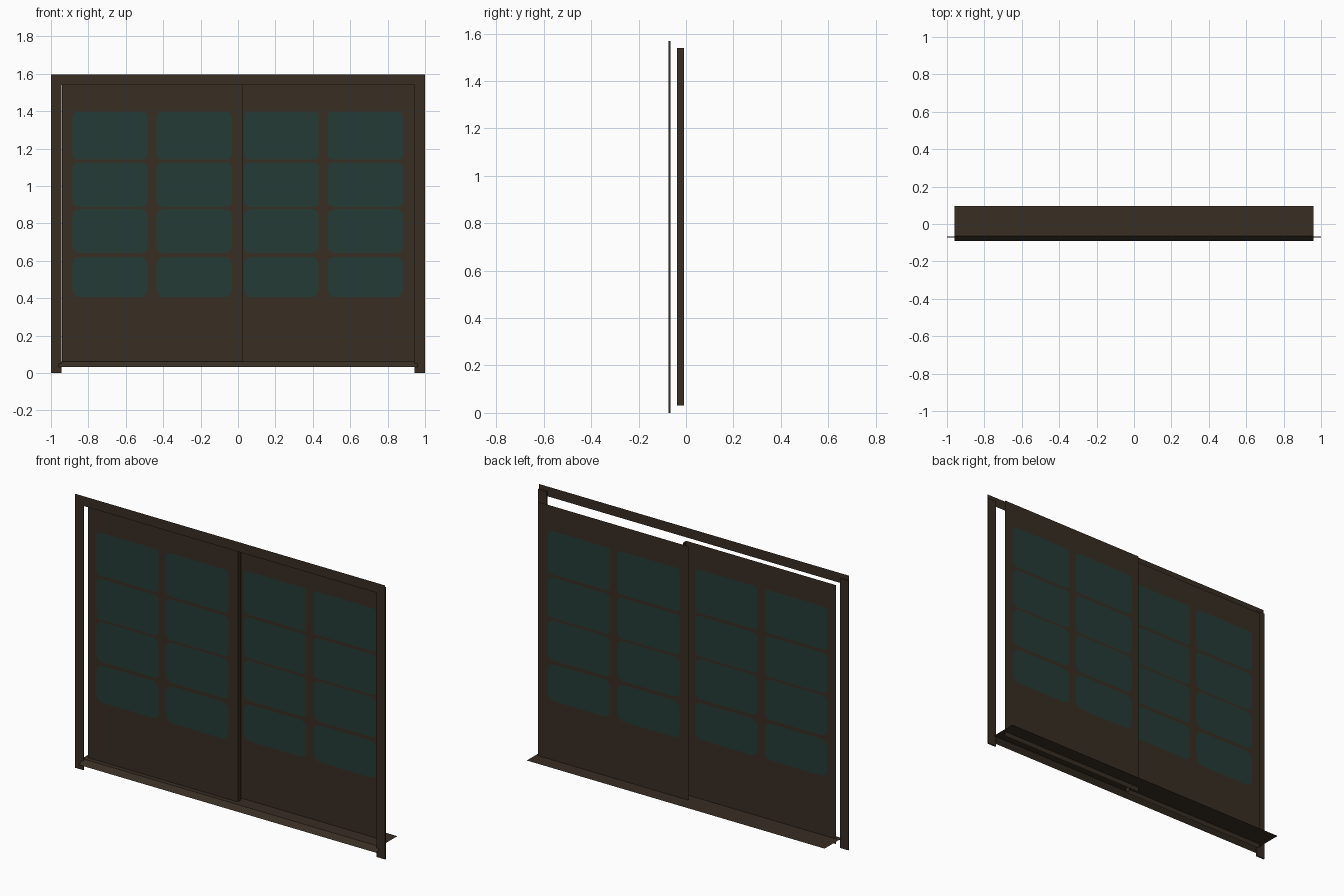
import bpy
import math

if "Cube" in bpy.data.objects:
    bpy.data.objects.remove(bpy.data.objects["Cube"], do_unlink=True)


def make_material(name, rgb):
    mat = bpy.data.materials.new(name)
    mat.use_nodes = True
    colour = (*rgb, 1.0)
    mat.diffuse_color = colour
    mat.node_tree.nodes["Principled BSDF"].inputs["Base Color"].default_value = colour
    return mat


BROWN = make_material("dark brown", (0.040, 0.027, 0.017))
GLASS = make_material("dark teal glass", (0.018, 0.044, 0.036))


def add_mesh(name, verts, faces, mat):
    mesh = bpy.data.meshes.new(name)
    mesh.from_pydata(verts, [], faces)
    mesh.materials.append(mat)
    obj = bpy.data.objects.new(name, mesh)
    bpy.context.collection.objects.link(obj)
    return obj


def box(name, x, y, z, mat):
    bpy.ops.mesh.primitive_cube_add(size=1)
    obj = bpy.context.object
    obj.name = name
    for v in obj.data.vertices:
        v.co = [lim[0] if c < 0 else lim[1] for c, lim in zip(v.co, (x, y, z))]
    obj.data.materials.append(mat)
    return obj


def sheet(name, x, y, z, mat):
    """Upright sheet facing the front."""
    verts = [(x[0], y, z[0]), (x[1], y, z[0]), (x[1], y, z[1]), (x[0], y, z[1])]
    return add_mesh(name, verts, [(0, 1, 2, 3)], mat)


def strip(name, x, profile, mat):
    """Sheet drawn along x from a (y, z) profile."""
    verts = [(px, y, z) for y, z in profile for px in x]
    faces = [(2 * i, 2 * i + 1, 2 * i + 3, 2 * i + 2) for i in range(len(profile) - 1)]
    return add_mesh(name, verts, faces, mat)


def rounded_outline(x, z, r, steps=4):
    """Corner points of a rounded rectangle, counter-clockwise."""
    points = []
    corners = [(x[1], z[1], -1, -1), (x[0], z[1], 1, -1), (x[0], z[0], 1, 1), (x[1], z[0], -1, 1)]
    for k, (cx, cz, sx, sz) in enumerate(corners):
        for i in range(steps + 1):
            a = math.pi / 2 * (k + i / steps)
            points.append((cx + sx * r + r * math.cos(a), cz + sz * r + r * math.sin(a)))
    return points


def window_pane(name, x, z, r, y):
    """Front and back pane, just proud of the door sheet."""
    outline = rounded_outline(x, z, r)
    n = len(outline)
    gap = 0.0015
    verts = [(px, y - gap, pz) for px, pz in outline] + [(px, y + gap, pz) for px, pz in outline]
    add_mesh(name, verts, [tuple(range(n)), tuple(reversed(range(n, 2 * n)))], GLASS)


# Outer frame
for side, label in ((-1, "right"), (1, "left")):
    edges = sorted((side * 0.945, side))
    box(label + "_jamb", edges, (-0.073, -0.066), (0, 1.57), BROWN)
sheet("header", (-1, 1), -0.074, (1.54, 1.597), BROWN)

# Sill with a sloping front lip
strip("sill", (-0.96, 0.96), [(-0.09, 0.033), (-0.065, 0.061), (0.095, 0.061)], BROWN)

# Sliding doors
FRONT_Y, REAR_Y = -0.038, 0.012
DOOR_Z = (0.032, 1.54)
sheet("front_door", (-0.94, 0.025), FRONT_Y, DOOR_Z, BROWN)
sheet("rear_door", (-0.024, 0.946), REAR_Y, DOOR_Z, BROWN)

# Closing edge of the front door
verts = [(0.025, y, z) for y in (FRONT_Y, -0.008) for z in DOOR_Z]
add_mesh("front_door_edge", verts, [(0, 2, 3, 1)], BROWN)

# Window panes, four rows in each door
ROWS = [(1.143, 1.395, 0.02), (0.889, 1.126, 0.027), (0.642, 0.876, 0.035), (0.406, 0.621, 0.04)]
COLUMNS = [(-0.884, FRONT_Y), (-0.435, FRONT_Y), (0.031, REAR_Y), (0.481, REAR_Y)]
for c, (left, y) in enumerate(COLUMNS):
    for r, (low, high, radius) in enumerate(ROWS):
        window_pane(f"window_pane_{c + 1}_{r + 1}", (left, left + 0.4), (low, high), radius, y)
